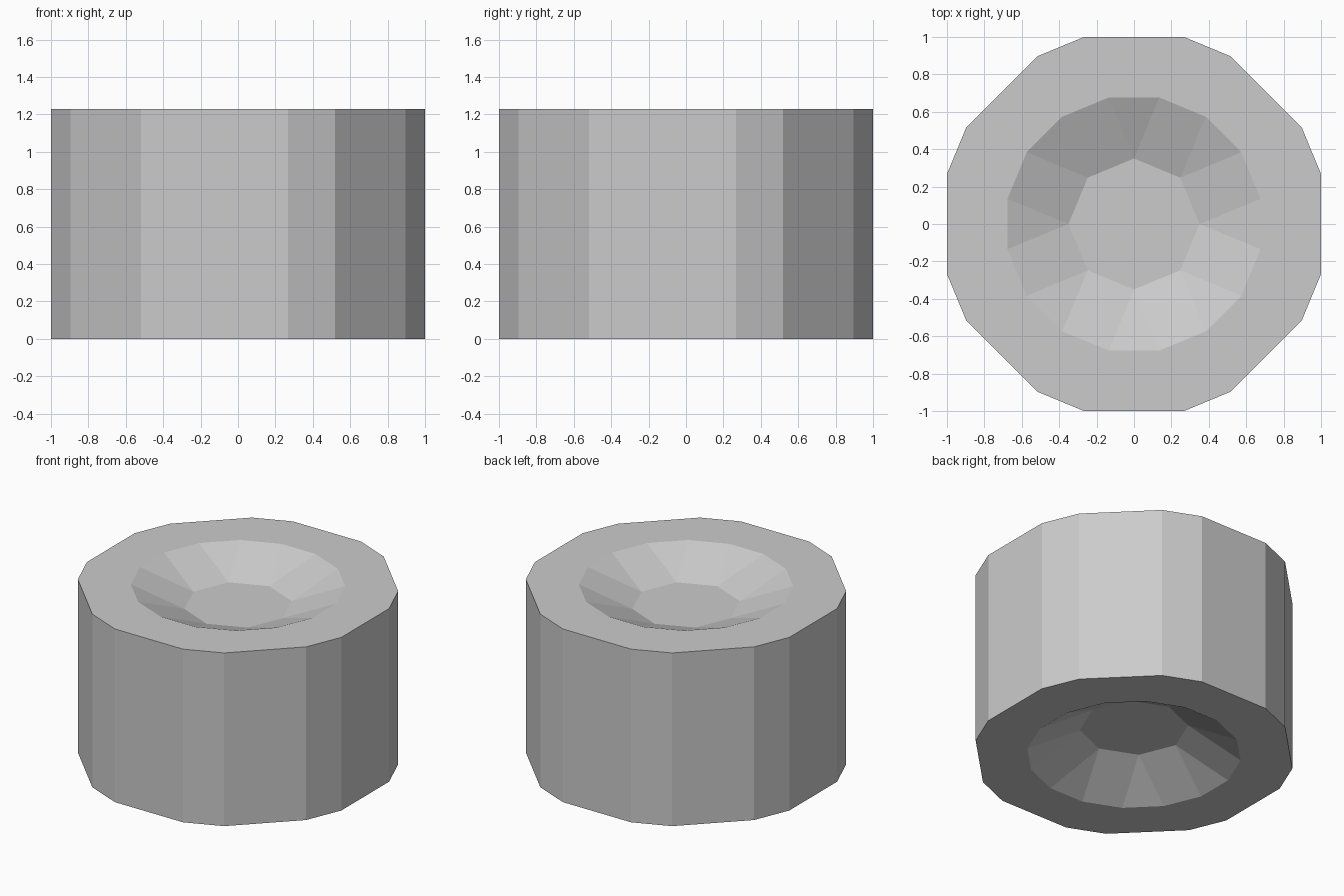
import bpy, bmesh
from math import radians, sin, cos

if "Cube" in bpy.data.objects:
    bpy.data.objects.remove(bpy.data.objects["Cube"])

H = 1.23
bm = bmesh.new()


def ring(radius, z, angles):
    return [bm.verts.new((radius * cos(radians(a)), radius * sin(radians(a)), z))
            for a in angles]


def bridge(a, b):
    n = len(a)
    for i in range(n):
        j = (i + 1) % n
        bm.faces.new((a[i], a[j], b[j], b[i]))


outer_angles = [90 * q + a for q in range(4) for a in (15, 30, 60, 75)]
rim_angles = [11.25 + 22.5 * i for i in range(16)]
floor_angles = [45 * i for i in range(8)]


# Flat annular end with a faceted dish sinking to an octagonal floor
def dished_end(z, floor_z):
    outer = ring(1.035, z, outer_angles)
    rim = ring(0.69, z, rim_angles)
    floor = ring(0.35, floor_z, floor_angles)
    bridge(outer, rim)
    for k in range(8):
        n = (k + 1) % 8
        bm.faces.new((rim[2 * k - 1], rim[2 * k], floor[k]))
        bm.faces.new((rim[2 * k], rim[2 * k + 1], floor[n], floor[k]))
    bm.faces.new(floor)
    return outer


# Sixteen-sided outer wall between the two ends
top = dished_end(H, H - 0.14)
bottom = dished_end(0, 0.2)
bridge(bottom, top)

bmesh.ops.recalc_face_normals(bm, faces=bm.faces)
mesh = bpy.data.meshes.new("dished_cylinder")
bm.to_mesh(mesh)
bm.free()
obj = bpy.data.objects.new("dished_cylinder", mesh)
bpy.context.collection.objects.link(obj)
